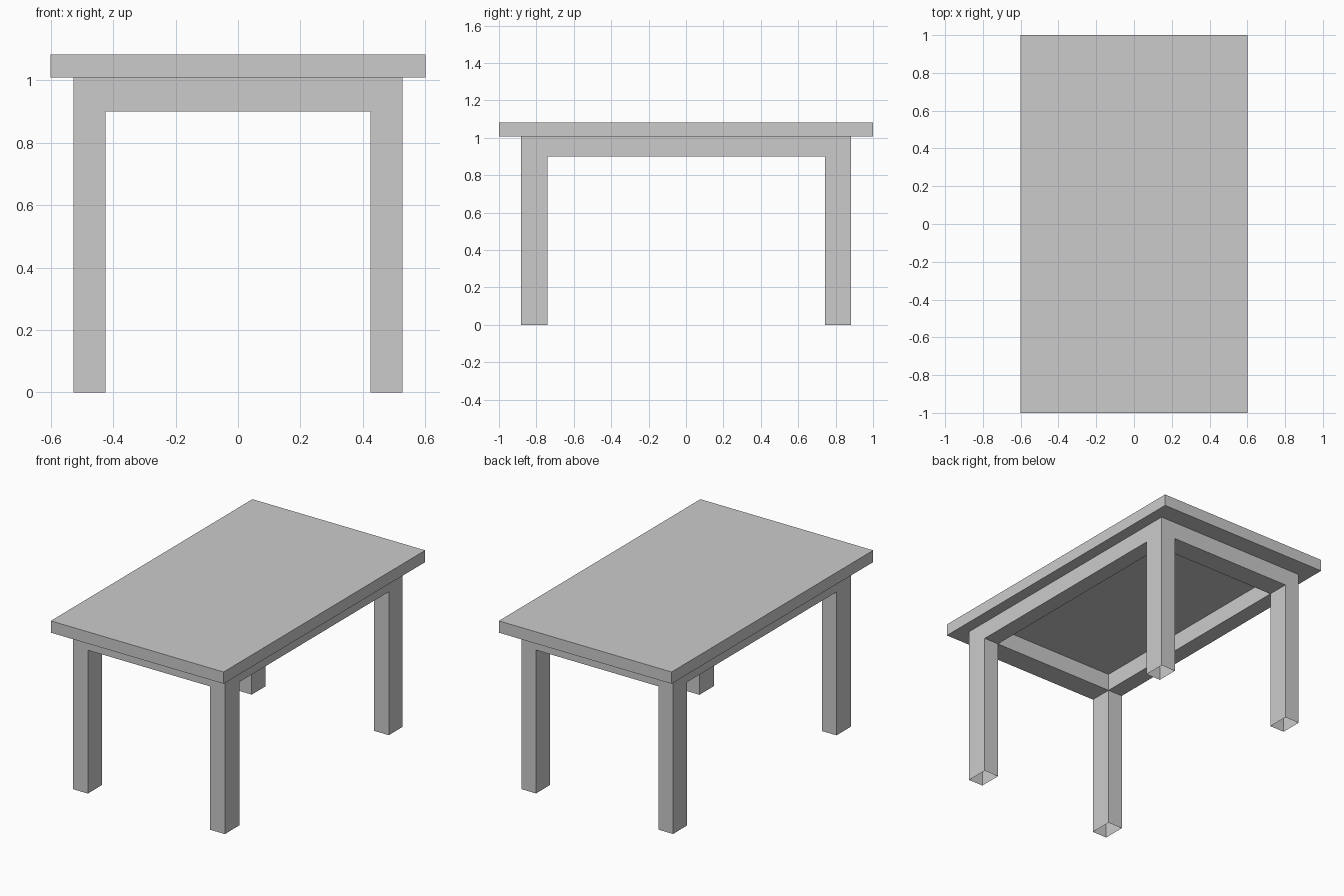
import bpy, bmesh

if "Cube" in bpy.data.objects:
    bpy.data.objects.remove(bpy.data.objects["Cube"])

TOP_Z, UNDER_Z, APRON_Z = 1.082, 1.008, 0.90
XS = [-0.527, -0.425, 0.425, 0.527]   # leg outer / inner lines across
YS = [-0.883, -0.74, 0.743, 0.881]    # leg outer / inner lines along


def finish(bm, name):
    bmesh.ops.recalc_face_normals(bm, faces=bm.faces[:])
    mesh = bpy.data.meshes.new(name)
    bm.to_mesh(mesh)
    bm.free()
    obj = bpy.data.objects.new(name, mesh)
    bpy.context.collection.objects.link(obj)
    return obj


def extrude(bm, geom, dz, kind):
    if kind == 'EDGE':
        new = bmesh.ops.extrude_edge_only(bm, edges=geom)["geom"]
    else:
        new = bmesh.ops.extrude_face_region(bm, geom=geom)["geom"]
        bmesh.ops.delete(bm, geom=geom, context='FACES_ONLY')
    verts = [g for g in new if isinstance(g, bmesh.types.BMVert)]
    bmesh.ops.translate(bm, verts=verts, vec=(0, 0, dz))
    return [g for g in new if isinstance(g, bmesh.types.BMFace)]


# Table top slab
bm = bmesh.new()
bmesh.ops.create_cube(bm, size=1)
bmesh.ops.scale(bm, verts=bm.verts[:], vec=(1.2, 2.0, TOP_Z - UNDER_Z))
bmesh.ops.translate(bm, verts=bm.verts[:], vec=(0, 0, (TOP_Z + UNDER_Z) / 2))
finish(bm, "table_top")

# Apron ring: 3x3 grid without its centre
bm = bmesh.new()
grid = [[bm.verts.new((x, y, APRON_Z)) for y in YS] for x in XS]
corners = []
for i in range(3):
    for j in range(3):
        if (i, j) == (1, 1):
            continue
        f = bm.faces.new((grid[i][j], grid[i + 1][j],
                          grid[i + 1][j + 1], grid[i][j + 1]))
        if i != 1 and j != 1:
            corners.append(f)

# Apron walls rise to the table top
extrude(bm, [e for e in bm.edges if e.is_boundary], UNDER_Z - APRON_Z, 'EDGE')

# Hollow legs drop from the corners and stay open at the floor
for f in corners:
    caps = extrude(bm, [f], -APRON_Z, 'FACE')
    flat = [c for c in caps if all(abs(v.co.z) < 1e-4 for v in c.verts)]
    bmesh.ops.delete(bm, geom=flat, context='FACES_ONLY')
finish(bm, "apron_and_legs")
